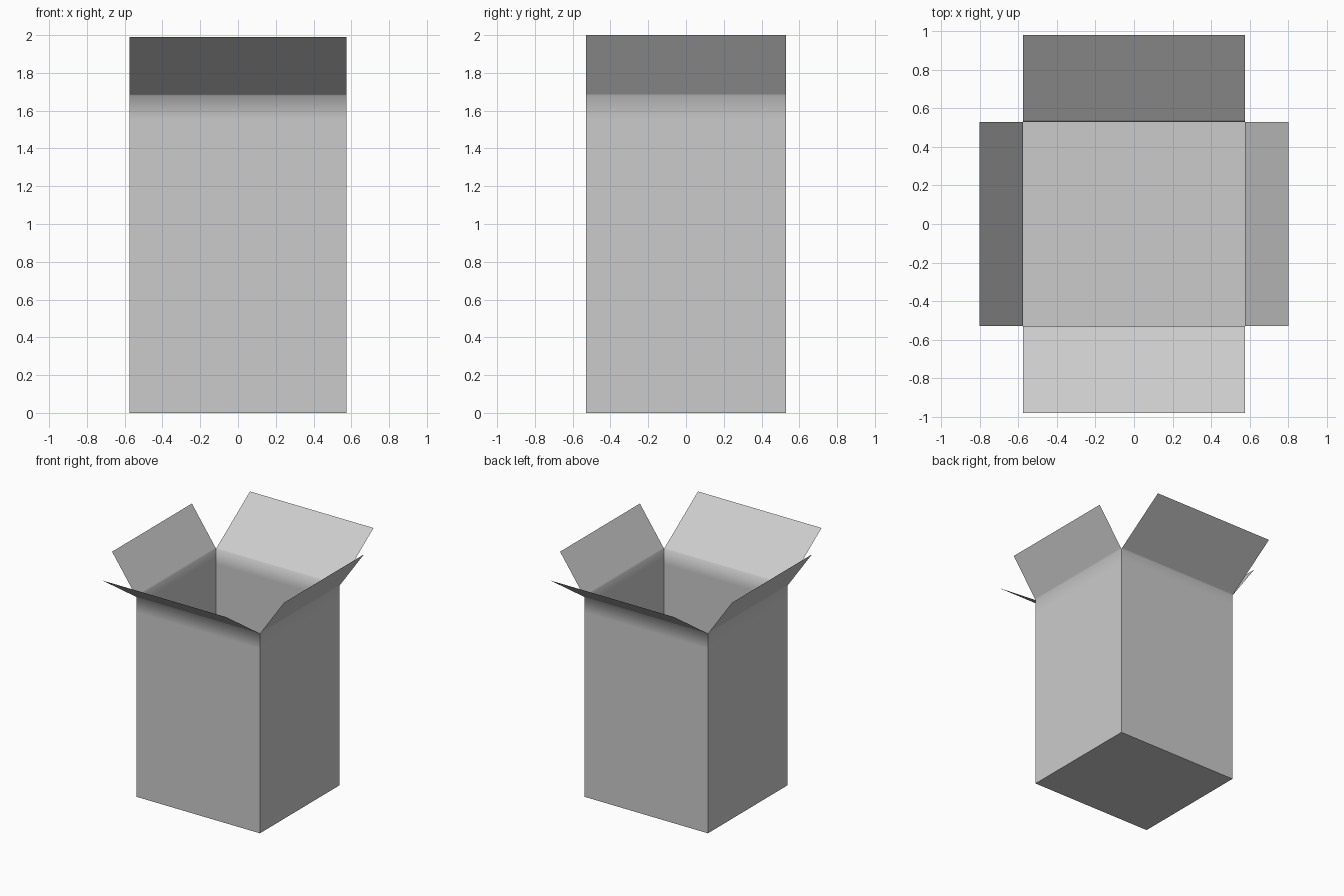
import bpy
import bmesh
import math
from mathutils import Vector

if "Cube" in bpy.data.objects:
    bpy.data.objects.remove(bpy.data.objects["Cube"], do_unlink=True)

HALF_X, HALF_Y, RIM = 0.575, 0.53, 1.68
CREASE = 0.13      # height of the softly bent band below the fold
FOLD = 0.012       # narrow strip that keeps the flap itself flat

# Plain card colour
card = bpy.data.materials.new("grey_card")
card.use_nodes = True
colour = (0.6, 0.6, 0.6, 1)
card.diffuse_color = colour
card.node_tree.nodes["Principled BSDF"].inputs["Base Color"].default_value = colour


def make_object(name, bm):
    mesh = bpy.data.meshes.new(name)
    bm.normal_update()
    bm.to_mesh(mesh)
    bm.free()
    mesh.materials.append(card)
    obj = bpy.data.objects.new(name, mesh)
    bpy.context.collection.objects.link(obj)
    return obj


def panel(name, out, half_width, distance, reach, top):
    """One wall and its open flap, swept sideways from a bent profile."""
    side = Vector((-out.y, out.x, 0))
    bend = Vector((reach, top - RIM)).normalized() * FOLD
    profile = [(distance, 0), (distance, RIM - CREASE), (distance, RIM),
               (distance + bend.x, RIM + bend.y), (distance + reach, top)]
    bm = bmesh.new()
    rows = []
    for d, z in profile:
        centre = out * d + Vector((0, 0, z))
        rows.append([bm.verts.new(centre + side * s * half_width) for s in (-1, 1)])
    for low, high in zip(rows, rows[1:]):
        face = bm.faces.new((low[0], low[1], high[1], high[0]))
        face.smooth = True
    return make_object(name, bm)


# Four walls, each continuing into its flap
for name, sign in (("front", -1), ("back", 1)):
    panel(name + "_wall_and_flap", Vector((0, sign, 0)), HALF_X, HALF_Y, 0.45, 1.99)
for name, sign in (("right", -1), ("left", 1)):
    panel(name + "_wall_and_flap", Vector((sign, 0, 0)), HALF_Y, HALF_X, 0.225, 2.0)

# Floor, facing down
bm = bmesh.new()
corners = [(-1, -1), (-1, 1), (1, 1), (1, -1)]
bm.faces.new([bm.verts.new((x * HALF_X, y * HALF_Y, 0)) for x, y in corners])
make_object("box_floor", bm)
